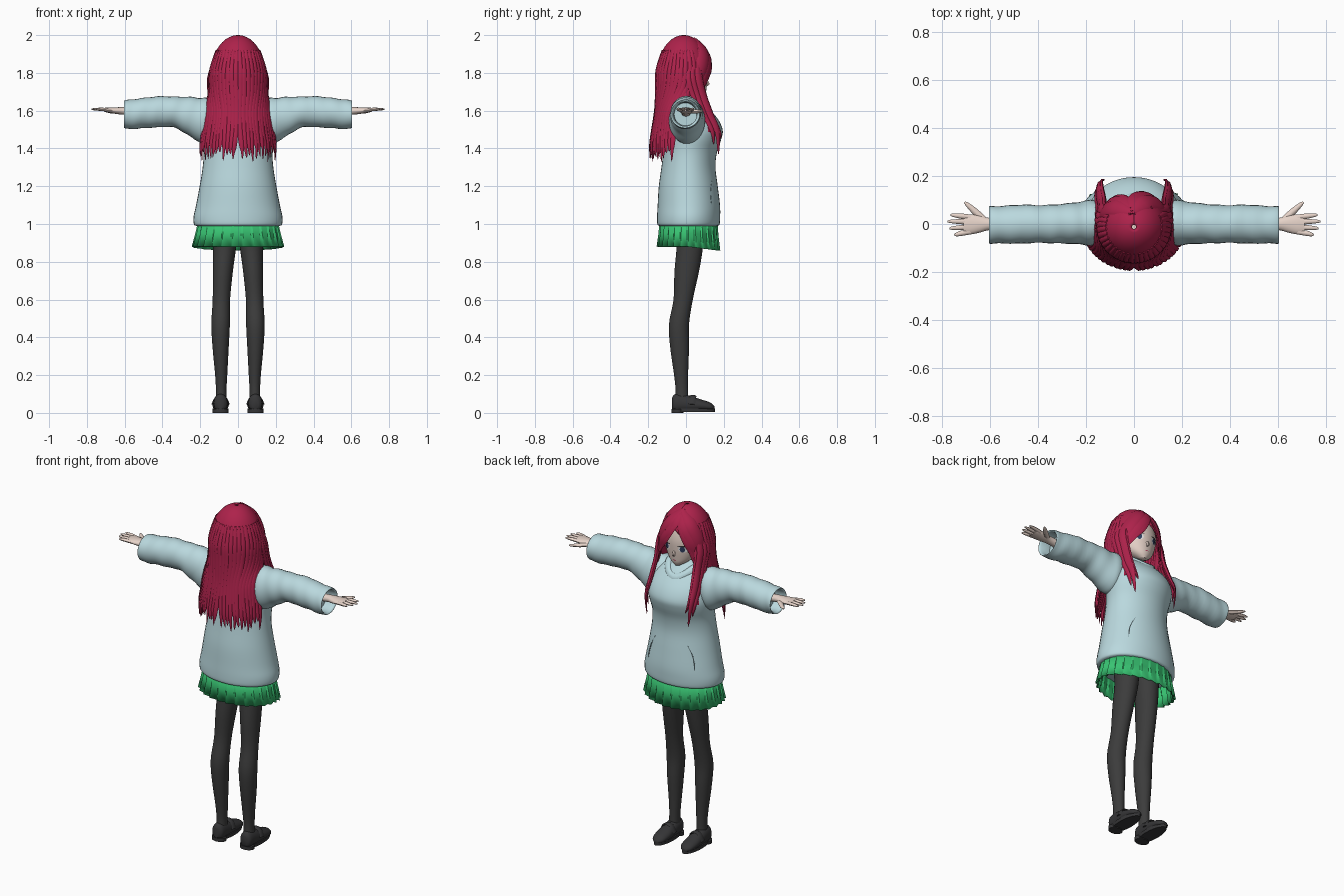
import bpy, bmesh, random
from math import sin, cos, pi, radians, sqrt
from mathutils import Vector
from mathutils.bvhtree import BVHTree

if "Cube" in bpy.data.objects:
    bpy.data.objects.remove(bpy.data.objects["Cube"])
random.seed(4)


def material(name, *rgb):
    m = bpy.data.materials.new(name)
    m.use_nodes = True
    m.diffuse_color = (*rgb, 1)
    node = m.node_tree.nodes["Principled BSDF"]
    node.inputs["Base Color"].default_value = (*rgb, 1)
    node.inputs["Roughness"].default_value = 0.8
    return m


HAIR = material("crimson hair", 0.42, 0.016, 0.07)
KNIT = material("pale blue knit", 0.49, 0.69, 0.73)
SEAM = material("blue grey seam", 0.2, 0.3, 0.33)
GREEN = material("green cloth", 0.04, 0.55, 0.17)
TIGHTS = material("charcoal tights", 0.045, 0.045, 0.045)
LEATHER = material("dark leather", 0.036, 0.036, 0.038)
SKIN = material("pale skin", 0.79, 0.65, 0.58)
WHITE = material("eye white", 0.85, 0.85, 0.85)
IRIS = material("dark iris", 0.03, 0.05, 0.12)


def finish(bm, name, mat, mirror=False, angle=50, solid=0):
    """Turn a bmesh into a shaded object, optionally mirrored across x."""
    bmesh.ops.recalc_face_normals(bm, faces=bm.faces)
    mesh = bpy.data.meshes.new(name)
    bm.to_mesh(mesh)
    bm.free()
    mesh.materials.append(mat)
    ob = bpy.data.objects.new(name, mesh)
    bpy.context.collection.objects.link(ob)
    bpy.ops.object.select_all(action="DESELECT")
    ob.select_set(True)
    bpy.context.view_layer.objects.active = ob
    bpy.ops.object.shade_smooth_by_angle(angle=radians(angle))
    if solid:
        ob.modifiers.new("thickness", "SOLIDIFY").thickness = solid
    if mirror:
        ob.modifiers.new("mirror", "MIRROR")
    return ob


def spline(pts, steps):
    """Catmull-Rom samples through tuples of any length."""
    pts = [Vector(p) for p in pts]
    out = []
    for i in range(len(pts) - 1):
        a, b, c, d = (pts[max(0, min(len(pts) - 1, i + k))] for k in (-1, 0, 1, 2))
        for j in range(steps):
            t = j / steps
            out.append(b + (c - a) * (t / 2) + (a * 2 - b * 5 + c * 4 - d) * (t * t / 2)
                       + (b * 3 - a - c * 3 + d) * (t ** 3 / 2))
    return out + [pts[-1]]


def skin_rings(bm, rings, closed=True, caps=True):
    rows = [[bm.verts.new(p) for p in ring] for ring in rings]
    n = len(rows[0])
    for r, s in zip(rows, rows[1:]):
        for i in range(n if closed else n - 1):
            k = (i + 1) % n
            bm.faces.new((r[i], r[k], s[k], s[i]))
    if closed and caps:
        bm.faces.new(rows[0])
        bm.faces.new(rows[-1])


def loft(bm, axis, table, n=28, steps=4, floor=None, fold=0):
    """Ellipse sections (position, centre a, centre b, radius a, radius b)."""
    order = {"x": (2, 0, 1), "y": (0, 2, 1), "z": (0, 1, 2)}[axis]
    rings = []
    for p, a, b, ra, rb in spline(table, steps):
        ring = []
        for i in range(n):
            t = 2 * pi * i / n
            w = 1 + fold * sin(p * 75 + 2 * sin(t)) + fold * 0.7 * sin(p * 43 + 2 * t)
            q = (a + ra * w * cos(t), b + rb * w * sin(t), p)
            v = Vector(q[k] for k in order)
            if floor is not None:
                v.z = max(v.z, floor)
            ring.append(v)
        rings.append(ring)
    skin_rings(bm, rings)


def tube(bm, pts, w, t, out, n=6, root=0.5, tip=0.05, steps=4):
    """Flattened tapering strand; out(p) gives the direction it faces."""
    path = spline(pts, steps)
    rings = []
    for i, p in enumerate(path):
        u = i / (len(path) - 1)
        f = min(1, root + 3 * u) * (tip + (1 - tip) * min(1, (1 - u) * 2.2) ** 0.7)
        tan = (path[min(i + 1, len(path) - 1)] - path[max(i - 1, 0)]).normalized()
        side = tan.cross(out(p)).normalized()
        nor = side.cross(tan)
        rings.append([p + side * (w * f * cos(2 * pi * k / n)) + nor * (t * f * sin(2 * pi * k / n))
                      for k in range(n)])
    skin_rings(bm, rings)


def lookup(table, z):
    """Linear read of a table sorted from high z to low z."""
    for (z1, *a), (z2, *b) in zip(table, table[1:]):
        if z >= z2:
            u = min(1, (z1 - z) / (z1 - z2))
            return [p + (q - p) * u for p, q in zip(a, b)]
    return table[-1][1:]


def front_of(ob):
    tree = BVHTree.FromPolygons([v.co for v in ob.data.vertices], [p.vertices[:] for p in ob.data.polygons])
    return lambda x, z: tree.ray_cast(Vector((x, 1, z)), Vector((0, -1, 0)))[0].y


# Legs
bm = bmesh.new()
loft(bm, "z", [(.05, .09, -.022, .03, .035), (.12, .089, -.022, .028, .033), (.2, .089, -.026, .032, .037),
               (.35, .092, -.034, .043, .05), (.47, .092, -.037, .049, .053), (.6, .088, -.015, .046, .051),
               (.75, .08, .004, .053, .065), (.88, .071, .02, .061, .07), (1, .068, .02, .066, .075)])
finish(bm, "legs", TIGHTS, True)

# Loafers: upper, sole, heel and instep strap
bm = bmesh.new()
loft(bm, "y", [(-.074, .092, .05, .018, .03), (-.06, .092, .05, .034, .048), (-.02, .092, .05, .038, .052),
               (.03, .092, .045, .041, .042), (.08, .092, .04, .043, .031), (.13, .092, .032, .035, .022),
               (.152, .092, .025, .012, .008)], floor=.02)
tube(bm, [(.05, .03, .045), (.065, .035, .077), (.092, .037, .09), (.119, .035, .077), (.134, .03, .045)],
     .018, .006, lambda p: p - Vector((.092, .035, .03)), root=1, tip=1)
finish(bm, "shoe_uppers", LEATHER, True)
bm = bmesh.new()
for top, bottom, cy, length in ((.024, .004, .04, .113), (.02, 0, -.045, .032)):
    loft(bm, "z", [(bottom, .092, cy, .042, length), (top, .092, cy, .043, length)], steps=1)
finish(bm, "shoe_soles", LEATHER, True, 35)

# Pleated skirt: saw-tooth rings, hem slightly lower at the face side
bm = bmesh.new()
rings = []
for z, rx, ry, depth in ((1.03, .208, .153, .01), (.95, .226, .16, .04), (.88, .245, .17, .07)):
    ring = []
    for i in range(26):
        for part, inset in ((0, 0), (.8, depth)):
            a = 2 * pi * (i + part) / 26
            drop = .02 * max(0, sin(a)) * (1.03 - z) / .15
            ring.append((rx * (1 - inset) * cos(a), .013 + ry * (1 - inset) * sin(a), z - drop))
    rings.append(ring)
skin_rings(bm, rings, caps=False)
finish(bm, "pleated_skirt", GREEN, angle=15, solid=.005)

# Hooded sweater: body, sleeves with open cuffs, collar and hood
bm = bmesh.new()
loft(bm, "z", [(.99, 0, .013, .222, .155), (1, 0, .013, .234, .165), (1.04, 0, .014, .235, .167),
               (1.1, 0, .015, .222, .165), (1.2, 0, .012, .203, .156), (1.3, 0, .013, .187, .143),
               (1.38, 0, .022, .182, .142), (1.45, 0, .037, .19, .15), (1.5, 0, .044, .19, .15),
               (1.56, 0, .034, .18, .132), (1.62, 0, .012, .152, .1), (1.66, 0, 0, .1, .07),
               (1.68, 0, 0, .06, .05)], n=40)
body = finish(bm, "sweater_body", KNIT)
chest = front_of(body)
bm = bmesh.new()
loft(bm, "x", [(.08, 0, 1.555, .085, .1), (.17, .005, 1.545, .093, .124), (.22, .004, 1.556, .09, .113),
               (.28, .002, 1.577, .084, .096), (.35, 0, 1.594, .079, .081), (.45, 0, 1.592, .08, .082),
               (.55, -.003, 1.582, .079, .078), (.598, -.004, 1.58, .077, .075), (.602, -.004, 1.58, .071, .07),
               (.59, -.004, 1.58, .065, .064), (.54, -.003, 1.582, .06, .06)], steps=5, fold=.018)
finish(bm, "sleeves", KNIT, True)
bm = bmesh.new()
rings = []
for i in range(33):
    a = 2 * pi * i / 32
    v = max(0, sin(a)) ** 3
    c = Vector((.088 * cos(a), .005 + (.08 + .02 * v) * sin(a), 1.645 - .05 * v))
    r = Vector((cos(a), sin(a), 0))
    rings.append([c + r * (.026 * cos(2 * pi * k / 10)) + Vector((0, 0, .032 * sin(2 * pi * k / 10)))
                  for k in range(10)])
skin_rings(bm, rings, caps=False)
loft(bm, "z", [(1.47, 0, -.09, .03, .015), (1.51, 0, -.085, .085, .035), (1.57, 0, -.07, .11, .05),
               (1.63, 0, -.06, .1, .045), (1.67, 0, -.06, .06, .025)], n=20)
finish(bm, "folded_hood", KNIT)
bm = bmesh.new()
slit = [(.15 - .045 * u * u, 1.1 + .14 * u) for u in (0, .25, .5, .75, 1)]
tube(bm, [(x, chest(x, z), z) for x, z in slit], .003, .003, lambda p: Vector((0, 1, 0)))
finish(bm, "pocket_slits", SEAM, True)

# Hands: palm, four fingers and thumb
bm = bmesh.new()
loft(bm, "x", [(.53, 0, 1.59, .026, .022), (.6, 0, 1.598, .025, .02), (.64, 0, 1.6, .035, .018),
               (.68, -.002, 1.603, .041, .014), (.71, -.003, 1.605, .036, .01)], n=16)
up = lambda p: Vector((0, 0, 1))
for y, tip_x, tip_y in ((-.032, .748, -.046), (-.012, .768, -.018), (.009, .776, .011), (.028, .764, .038)):
    tube(bm, [(.68, y, 1.603), (.72, (y + tip_y) / 2, 1.607), (tip_x, tip_y, 1.608)],
         .011, .009, up, n=8, root=1, tip=.35)
tube(bm, [(.625, .018, 1.597), (.66, .05, 1.595), (.705, .091, 1.598)], .014, .011, up, n=8, root=1, tip=.3)
finish(bm, "hands", SKIN, True)

# Head with neck and nose
bm = bmesh.new()
loft(bm, "z", [(1.668, 0, .075, .016, .018), (1.69, 0, .058, .05, .046), (1.72, 0, .03, .083, .079),
               (1.77, 0, .001, .112, .113), (1.83, 0, -.01, .125, .124), (1.9, 0, -.012, .108, .108),
               (1.95, 0, -.012, .065, .065)], n=36)
head = finish(bm, "head", SKIN)
face = front_of(head)
bm = bmesh.new()
loft(bm, "z", [(1.58, 0, -.005, .05, .05), (1.65, 0, 0, .042, .042), (1.75, 0, 0, .045, .045)], n=16)
tube(bm, [(0, .1, 1.765), (0, .117, 1.742), (0, .1, 1.732)], .009, .009, lambda p: Vector((0, 1, .3)))
finish(bm, "neck_and_nose", SKIN)


# Painted face details as thin plates hugging the head
def plate(name, mat, x, z, rx, rz, lift, mirror=True):
    bm = bmesh.new()
    pts = [(x + rx * cos(pi * i / 8), z + rz * sin(pi * i / 8)) for i in range(16)]
    rim = [bm.verts.new((a, face(a, b) + lift, b)) for a, b in pts]
    mid = bm.verts.new((x, face(x, z) + lift, z))
    for a, b in zip(rim, rim[1:] + rim[:1]):
        bm.faces.new((a, b, mid))
    finish(bm, name, mat, mirror)


plate("eye_whites", WHITE, .052, 1.78, .026, .018, .002)
plate("irises", IRIS, .05, 1.78, .013, .018, .004)
plate("upper_lashes", LEATHER, .053, 1.799, .03, .004, .005)
plate("mouth", HAIR, 0, 1.706, .012, .002, .002, False)

# Hair surface: dome above, flaring curtain below; angle 0 is the back of the head
FLARE = [(1.8, .145, .142), (1.7, .15, .143), (1.6, .176, .148), (1.5, .196, .165), (1.4, .215, .182), (1.3, .207, .178)]
SPREAD = [(2, 180), (1.89, 180), (1.8, 122), (1.7, 100), (1.62, 76), (1.5, 70), (1.3, 70)]


def scalp(angle, z, k=1):
    rx, ry = lookup(FLARE, min(z, 1.8))
    dome = sqrt(max(0, 1 - ((z - 1.8) / .2) ** 2)) if z > 1.8 else 1
    a = radians(angle)
    return Vector((k * rx * dome * sin(a), -.012 - k * ry * dome * cos(a), z))


outward = lambda p: Vector((p.x, p.y + .012, .02 + max(0, p.z - 1.8)))
bm = bmesh.new()
levels = [1.8 + .1995 * cos(pi * i / 20) for i in range(11)] + [1.8 - .03 * i for i in range(1, 11)]
skin_rings(bm, [[scalp(lookup(SPREAD, z)[0] * (j / 24 - 1), z, .985) for j in range(49)] for z in levels], False)
finish(bm, "hair_shell", HAIR, solid=.008)

# Long back locks, parted at the centre of the hem
bm = bmesh.new()
for layer in (.97, 1):
    for i in range(26):
        s = (i - 12.5) / 12.5
        end = 1.325 + random.uniform(0, .06) + .04 * (1 - layer) / .03
        pts = []
        for z in (1.92, 1.82, 1.72, 1.6, 1.5, 1.42, end):
            wide = min(112, lookup(SPREAD, z)[0])
            gap = (4 if s > 0 else -4) * max(0, 1.55 - z) / .2 * (1 - abs(s))
            pts.append(scalp(s * wide + gap + random.uniform(-1, 1), z, layer))
        tube(bm, pts, .02, .01, outward, root=.3)
finish(bm, "back_locks", HAIR)

# Locks in front of the shoulders
bm = bmesh.new()
for dx, dy, end, w in ((0, 0, 1.37, .024), (.008, -.025, 1.42, .02), (-.012, .012, 1.45, .015), (.012, -.045, 1.53, .017)):
    tube(bm, [scalp(140, 1.93), (.134 + dx, .06 + dy, 1.8), (.138 + dx, .085 + dy, 1.68), (.145 + dx, .122 + dy, 1.58),
              (.148 + dx, .165 + dy, 1.49), (.135 + dx, .172 + dy, end)], w, .011, lambda p: Vector((1, .45, 0)), root=.3)
finish(bm, "front_locks", HAIR, True)

# Fringe: a broad sweep over one eye, a narrower one on the other side
bm = bmesh.new()
SWEEPS = [((186, 1.985), (176, 1.92), (160, 1.84), (143, 1.77), (128, 1.7), .034),
          ((184, 1.97), (170, 1.9), (150, 1.83), (132, 1.75), (120, 1.65), .036),
          ((182, 1.98), (155, 1.92), (135, 1.84), (120, 1.75), (112, 1.66), .036),
          ((190, 1.985), (200, 1.91), (213, 1.84), (224, 1.77), (230, 1.69), .024),
          ((192, 1.98), (210, 1.91), (226, 1.83), (236, 1.74), (240, 1.62), .034),
          ((194, 1.98), (225, 1.92), (238, 1.84), (246, 1.74), (250, 1.64), .034)]
for *path, w in SWEEPS:
    tube(bm, [scalp(a, z, 1.01) for a, z in path], w, .01, outward, n=8, root=.4)
finish(bm, "fringe", HAIR)
